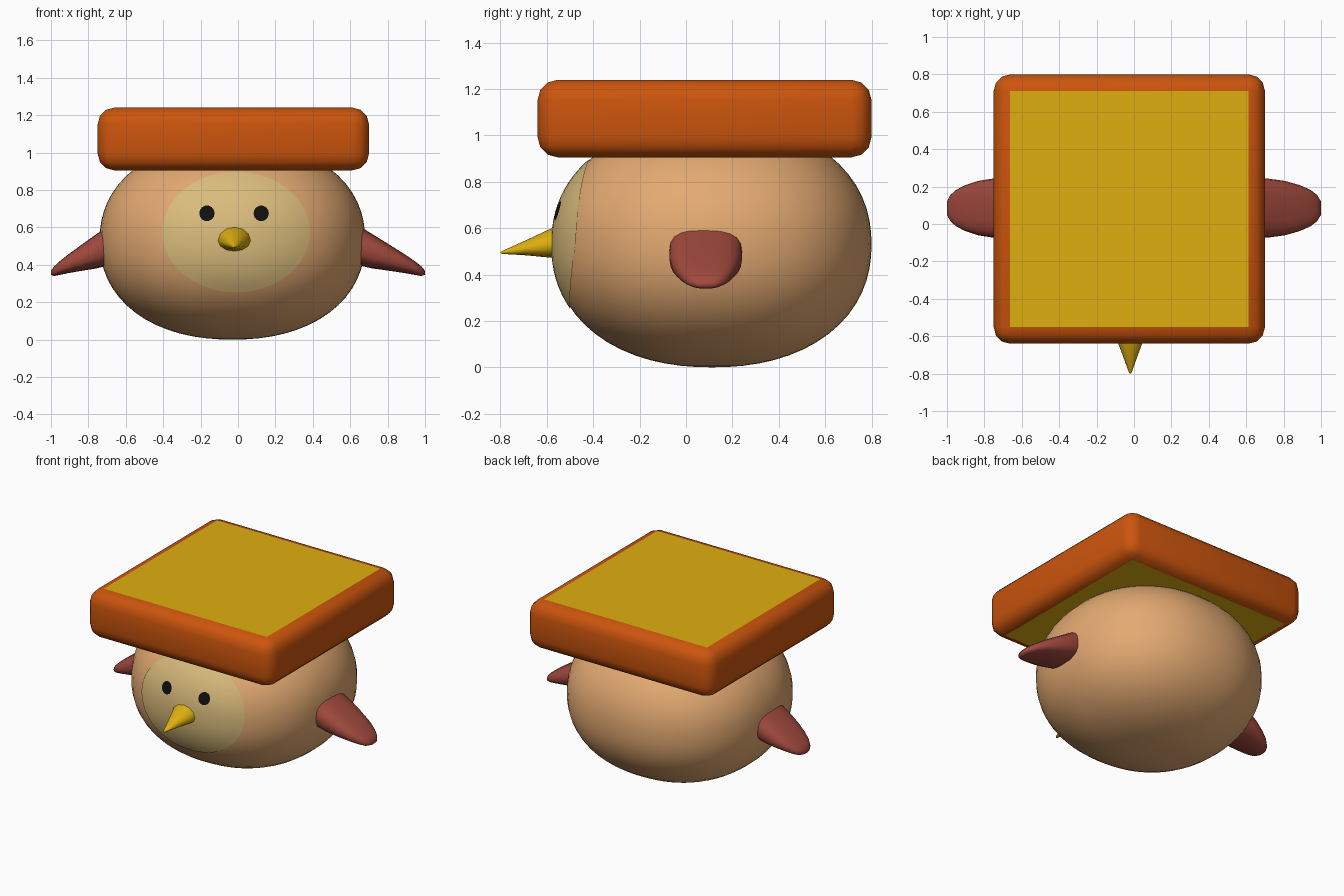
import bpy, bmesh, math
from mathutils import Vector

if "Cube" in bpy.data.objects:
    bpy.data.objects.remove(bpy.data.objects["Cube"])


def mat(name, r, g, b):
    m = bpy.data.materials.new(name)
    m.diffuse_color = (r, g, b, 1)
    m.use_nodes = True
    m.node_tree.nodes["Principled BSDF"].inputs["Base Color"].default_value = m.diffuse_color
    return m


TAN = mat("tan plumage", 0.77, 0.40, 0.168)
CREAM = mat("cream face", 0.70, 0.50, 0.20)
YELLOW = mat("golden yellow", 0.74, 0.43, 0.005)
CRUST = mat("orange crust", 0.60, 0.09, 0.004)
WING = mat("red brown wing", 0.35, 0.066, 0.046)
BLACK = mat("black eye", 0.005, 0.005, 0.005)

# Body is a slightly squared ellipsoid
C = Vector((-0.03, 0.112, 0.53))
R = Vector((0.71, 0.688, 0.53))
P = 2.2


def finish(bm, name, *mats, smooth=True):
    bmesh.ops.recalc_face_normals(bm, faces=bm.faces)
    for f in bm.faces:
        f.smooth = smooth
    me = bpy.data.meshes.new(name)
    bm.to_mesh(me)
    bm.free()
    for m in mats:
        me.materials.append(m)
    ob = bpy.data.objects.new(name, me)
    bpy.context.scene.collection.objects.link(ob)
    return ob


def loft(name, rings, material, sharp_start=True):
    """Skin a list of closed rings and cap both ends."""
    bm = bmesh.new()
    vs = [[bm.verts.new(p) for p in ring] for ring in rings]
    n = len(vs[0])
    for a, b in zip(vs, vs[1:]):
        for i in range(n):
            j = (i + 1) % n
            bm.faces.new((a[i], a[j], b[j], b[i]))
    cap = bm.faces.new(vs[0])
    bm.faces.new(vs[-1])
    for e in cap.edges:
        e.smooth = not sharp_start
    return finish(bm, name, material)


def power(v, e):
    return math.copysign(abs(v) ** e, v)


# Round body
bm = bmesh.new()
bmesh.ops.create_uvsphere(bm, u_segments=56, v_segments=32, radius=1)
for v in bm.verts:
    k = sum(abs(c) ** P for c in v.co) ** (-1 / P)
    v.co = Vector([C[i] + R[i] * v.co[i] * k for i in range(3)])
finish(bm, "body", TAN)


def front_y(x, z):
    u, w = abs((x - C.x) / R.x), abs((z - C.z) / R.z)
    return C.y - R.y * max(0, 1 - u ** P - w ** P) ** (1 / P)


def face_plate(name, cx, cz, rx, rz, lift, material, sides, rings):
    """Thin oval plate that follows the front of the body."""
    bm = bmesh.new()
    point = lambda x, z: bm.verts.new((x, front_y(x, z) - lift, z))
    mid = point(cx, cz)
    prev = None
    for r in range(1, rings + 1):
        ring = []
        for i in range(sides):
            t = 2 * math.pi * i / sides
            ring.append(point(cx + rx * r / rings * math.cos(t),
                              cz + rz * r / rings * math.sin(t)))
        for i in range(sides):
            j = (i + 1) % sides
            if prev:
                bm.faces.new((prev[i], ring[i], ring[j], prev[j]))
            else:
                bm.faces.new((mid, ring[i], ring[j]))
        prev = ring
    ob = finish(bm, name, material)
    # make sure the plate faces forward
    if ob.data.polygons[0].normal.y > 0:
        ob.data.flip_normals()
    return ob


face_plate("face_patch", -0.01, 0.575, 0.395, 0.322, 0.005, CREAM, 48, 10)
for side, x in (("left", -0.166), ("right", 0.124)):
    face_plate(side + "_eye", x, 0.675, 0.041, 0.042, 0.009, BLACK, 14, 2)

# Beak: cone drooping to its tip
beak = []
for y, hw, top, mid, low in ((-0.53, 0.098, 0.613, 0.532, 0.468),
                             (-0.575, 0.088, 0.602, 0.530, 0.472),
                             (-0.69, 0.045, 0.548, 0.512, 0.483),
                             (-0.792, 0.008, 0.502, 0.496, 0.489),
                             (-0.80, 0.002, 0.497, 0.495, 0.493)):
    ring = []
    for i in range(12):
        t = 2 * math.pi * i / 12
        h = (top - mid) if math.sin(t) > 0 else (mid - low)
        ring.append((-0.02 + hw * math.cos(t), y, mid + h * math.sin(t)))
    beak.append(ring)
loft("beak", beak, YELLOW)

# Wings: flattened, rounded blades drooping outward
# (fraction of length, upper z, lower z, half depth)
STATIONS = ((0, 0.605, 0.395, 0.157), (0.2, 0.562, 0.380, 0.157),
            (0.45, 0.508, 0.368, 0.145), (0.68, 0.458, 0.356, 0.122),
            (0.84, 0.420, 0.346, 0.097), (0.94, 0.393, 0.340, 0.070),
            (1.0, 0.368, 0.346, 0.036))
for side, root, tip in (("right", 0.652, 1.0), ("left", -0.70, -1.0)):
    rings = []
    for f, up, low, hy in STATIONS:
        x = root + (tip - root) * f
        zc, hz = (up + low) / 2, (up - low) / 2
        rings.append([(x, 0.085 + hy * power(math.cos(t), 0.75),
                       zc + hz * power(math.sin(t), 0.75))
                      for t in (2 * math.pi * i / 20 for i in range(20))])
    loft(side + "_wing", rings, WING)

# Bread slice: rounded crust with flat yellow top and bottom
bm = bmesh.new()
bmesh.ops.create_cube(bm, size=1)
for v in bm.verts:
    v.co = Vector((-0.025 + v.co.x * 1.45, 0.08 + v.co.y * 1.44,
                   1.0725 + v.co.z * 0.335))
bmesh.ops.bevel(bm, geom=bm.edges[:], offset=0.088, segments=3,
                profile=0.5, affect='EDGES')
bm.normal_update()
for f in bm.faces:
    if abs(f.normal.z) > 0.99 and f.calc_area() > 0.5:
        f.material_index = 1
        for e in f.edges:
            e.smooth = False
finish(bm, "bread_slice", CRUST, YELLOW)
